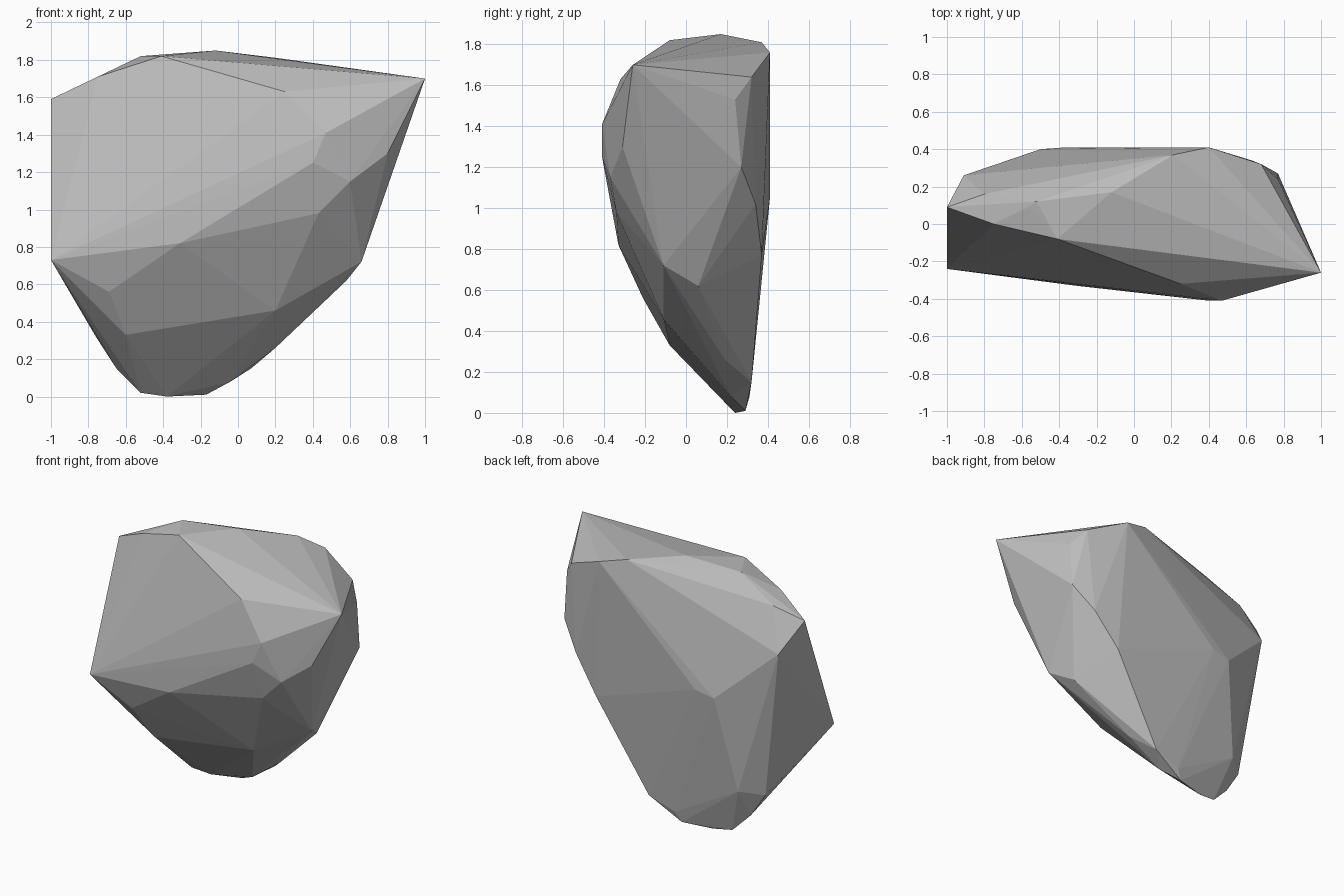
import bpy
import bmesh

default_cube = bpy.data.objects.get("Cube")
if default_cube:
    bpy.data.objects.remove(default_cube, do_unlink=True)

# Stone colour
stone = bpy.data.materials.new("stone grey")
stone.use_nodes = True
stone.diffuse_color = (0.5, 0.5, 0.5, 1)
shader = next(n for n in stone.node_tree.nodes if n.type == "BSDF_PRINCIPLED")
shader.inputs["Base Color"].default_value = stone.diffuse_color
shader.inputs["Roughness"].default_value = 0.9

# Corners of the chipped rock, grouped by the area they outline
pointed_shoulder = [(1, -.26, 1.7), (.8, -.31, 1.3), (.68, .32, 1.64),
                    (.77, .24, 1.53), (.77, .27, 1.2)]
blunt_side = [(-1, .09, 1.59), (-1, -.24, .73), (-.91, .26, 1.39)]
crown = [(-.75, 0, 1.71), (-.41, -.08, 1.82), (-.56, .09, 1.8),
         (-.8, .16, 1.67), (-.52, .12, 1.82), (-.12, .17, 1.85),
         (.21, .37, 1.81)]
front_bulge = [(.25, -.32, 1.63), (.47, -.41, 1.41), (.4, -.41, 1.25),
               (.6, -.37, 1.15), (.43, -.34, .98), (-.31, -.33, .82)]
lower_front = [(-.69, -.21, .56), (-.6, -.08, .33), (.2, -.11, .46),
               (.66, -.11, .72), (.58, .06, .62)]
flat_back = [(.4, .41, 1.76), (-.36, .41, 1.05), (-.5, .4, 1.02),
             (.63, .34, 1.02), (.45, .37, .77), (-.62, .3, .35)]
foot = [(-.76, .19, .32), (-.65, .2, .15), (-.52, .22, .02),
        (-.38, .24, 0), (-.17, .29, .01), (-.13, .31, .08),
        (-.04, .22, .08), (.07, .32, .15), (.2, .19, .26)]
areas = (pointed_shoulder, blunt_side, crown, front_bulge,
         lower_front, flat_back, foot)


def faceted_solid(name, corner_groups, material):
    """Wrap a flat-shaded convex skin around groups of corners."""
    shape = bmesh.new()
    for group in corner_groups:
        for corner in group:
            shape.verts.new(corner)
    hull = bmesh.ops.convex_hull(shape, input=shape.verts)
    spare = {item for item in hull["geom_interior"] + hull["geom_unused"]
             if isinstance(item, bmesh.types.BMVert)}
    bmesh.ops.delete(shape, geom=list(spare), context="VERTS")
    bmesh.ops.recalc_face_normals(shape, faces=shape.faces)
    for face in shape.faces:
        face.smooth = False

    mesh = bpy.data.meshes.new(name)
    shape.to_mesh(mesh)
    shape.free()
    mesh.materials.append(material)
    solid = bpy.data.objects.new(name, mesh)
    bpy.context.collection.objects.link(solid)
    return solid


# Rock body
faceted_solid("rock", areas, stone)
